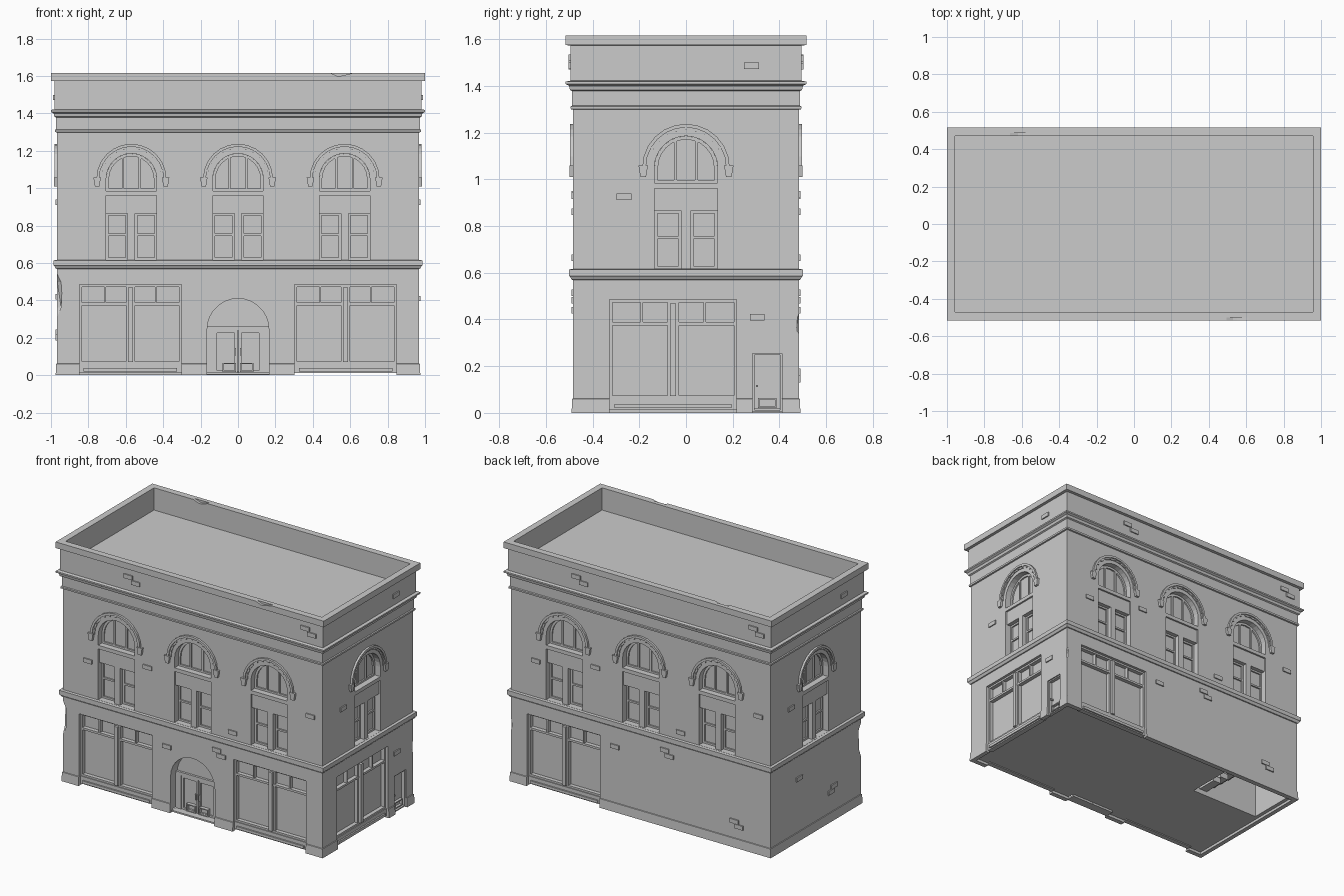
import bpy, bmesh, math
from mathutils import Matrix, Vector

cube = bpy.data.objects.get("Cube")
if cube:
    bpy.data.objects.remove(cube, do_unlink=True)

HX, HY = 0.968, 0.483          # half sizes of the plain wall
ARCH_Z = 1.05                  # springing line of the upper arches
FRONT, RIGHT, BACK, LEFT = range(4)

stone = bpy.data.materials.new("grey_stone")
stone.use_nodes = True
grey = (0.6, 0.6, 0.6, 1)
stone.diffuse_color = grey
stone.node_tree.nodes["Principled BSDF"].inputs["Base Color"].default_value = grey

parts = {}


def part(name):
    return parts.setdefault(name, bmesh.new())


def place(side, u, z, d):
    """Point on a facade: u to the right, z up, d out from the wall."""
    dist = HY if side in (FRONT, BACK) else HX
    return Matrix.Rotation(side * math.pi / 2, 3, 'Z') @ Vector((u, -dist - d, z))


def prism(name, side, outline, d0, d1):
    bm = part(name)
    rings = [[bm.verts.new(place(side, u, z, d)) for u, z in outline] for d in (d0, d1)]
    n = len(outline)
    bm.faces.new(rings[0])
    bm.faces.new(rings[1][::-1])
    for i in range(n):
        j = (i + 1) % n
        bm.faces.new((rings[0][i], rings[1][i], rings[1][j], rings[0][j]))


def box(name, side, u0, u1, z0, z1, d0, d1):
    prism(name, side, [(u0, z0), (u1, z0), (u1, z1), (u0, z1)], d0, d1)


def arc(u, z, r, n):
    return [(u + r * math.cos(math.pi * i / n), z + r * math.sin(math.pi * i / n))
            for i in range(n + 1)]


def arch_outline(u, half, bottom, spring, n=14):
    return [(u - half, bottom), (u + half, bottom)] + arc(u, spring, half, n)


def arch_ring(name, side, u, z, r0, r1, d0, d1, n=12):
    inner, outer = arc(u, z, r0, n), arc(u, z, r1, n)
    for i in range(n):
        prism(name, side, [inner[i], outer[i], outer[i + 1], inner[i + 1]], d0, d1)


def frame(name, side, u0, u1, z0, z1, t, d0, d1):
    for a, b in ((u0, u0 + t), (u1 - t, u1)):
        box(name, side, a, b, z0, z1, d0, d1)
    for a, b in ((z0, z0 + t), (z1 - t, z1)):
        box(name, side, u0 + t, u1 - t, a, b, d0, d1)


def make(name):
    bm = parts.pop(name)
    bmesh.ops.recalc_face_normals(bm, faces=bm.faces)
    mesh = bpy.data.meshes.new(name)
    bm.to_mesh(mesh)
    bm.free()
    mesh.materials.append(stone)
    ob = bpy.data.objects.new(name, mesh)
    bpy.context.collection.objects.link(ob)
    return ob


def upper_window(side, u):
    # arched light with mullions
    prism("cutter", side, arch_outline(u, 0.135, 0.985, ARCH_Z), -0.05, 0.03)
    arch_ring("arch_frames", side, u, ARCH_Z, 0.12, 0.135, -0.051, -0.04)
    for s in (-1, 1):
        box("arch_frames", side, u + s * 0.128 - 0.007, u + s * 0.128 + 0.007, 0.985, ARCH_Z, -0.051, -0.04)
        box("arch_frames", side, u + s * 0.045 - 0.006, u + s * 0.045 + 0.006, 0.985, 1.165, -0.051, -0.04)
    box("arch_frames", side, u - 0.121, u + 0.121, 0.985, 0.997, -0.051, -0.04)
    # paired sashes below a panel
    box("cutter", side, u - 0.135, u + 0.135, 0.617, 0.96, -0.05, 0.03)
    box("window_panels", side, u - 0.135, u + 0.135, 0.865, 0.96, -0.051, -0.012)
    box("window_posts", side, u - 0.02, u + 0.02, 0.617, 0.865, -0.051, -0.012)
    for s in (-1, 1):
        a, b = sorted((u + s * 0.02, u + s * 0.135))
        frame("window_sashes", side, a, b, 0.617, 0.865, 0.012, -0.051, -0.04)
        box("window_sashes", side, a + 0.012, b - 0.012, 0.745, 0.757, -0.051, -0.04)
    # hood moulding, small teeth and corbels
    arch_ring("window_hoods", side, u, ARCH_Z, 0.172, 0.187, -0.002, 0.014)
    arch_ring("window_hoods", side, u, ARCH_Z, 0.16, 0.172, -0.002, 0.005)
    for s in (-1, 1):
        c = u + s * 0.183
        prism("hood_corbels", side, [(c - 0.012, 1.01), (c + 0.012, 1.01), (c + 0.02, 1.058), (c - 0.02, 1.058)], -0.002, 0.016)
    for i in range(1, 12):
        a = math.pi * i / 12
        cu, cz = u + 0.166 * math.cos(a), ARCH_Z + 0.166 * math.sin(a)
        box("hood_teeth", side, cu - 0.005, cu + 0.005, cz - 0.005, cz + 0.005, 0, 0.01)


def shopfront(side, u):
    h = 0.272
    box("cutter", side, u - h, u + h, -0.05, 0.485, -0.045, 0.04)
    box("shop_bases", side, u - h, u + h, 0.012, 0.062, -0.046, -0.012)
    box("shop_sills", side, u - 0.25, u + 0.25, 0.02, 0.038, -0.02, -0.002)
    frame("shop_frames", side, u - h, u + h, 0.062, 0.485, 0.012, -0.046, -0.018)
    box("shop_frames", side, u - h, u + h, 0.374, 0.388, -0.046, -0.018)
    for s in (-1, 1):
        box("shop_frames", side, u + s * 0.135 - 0.005, u + s * 0.135 + 0.005, 0.388, 0.474, -0.046, -0.02)
    box("shop_posts", side, u - 0.024, u + 0.024, 0.062, 0.474, -0.046, -0.02)
    box("shop_posts", side, u - 0.013, u + 0.013, 0.072, 0.468, -0.022, -0.004)


def brick(side, u, z, d=0.0):
    box("raised_bricks", side, u - 0.032, u + 0.032, z - 0.014, z + 0.014, -0.01, d + 0.008)


# walls with plinth, string courses, cornice and parapet: (height, offset)
profile = [(0, .007), (.06, .004), (.062, 0), (.568, 0), (.57, .006), (.584, .014), (.586, .018),
           (.614, .018), (.616, 0), (1.298, 0), (1.3, .01), (1.312, .011), (1.315, .004),
           (1.378, .005), (1.383, .014), (1.4, .018), (1.408, .032), (1.418, .032), (1.422, .012),
           (1.573, .012), (1.574, .032), (1.615, .032), (1.615, -.012), (1.465, -.012)]
bm = part("walls")
rings = [[bm.verts.new((sx * (HX + o), sy * (HY + o), z))
          for sx, sy in ((-1, -1), (1, -1), (1, 1), (-1, 1))] for z, o in profile]
for lo, hi in zip(rings, rings[1:]):
    for i in range(4):
        j = (i + 1) % 4
        bm.faces.new((lo[i], lo[j], hi[j], hi[i]))
bm.faces.new(rings[0][::-1])
bm.faces.new(rings[-1])

# windows, shopfronts
for side in (FRONT, BACK):
    for u in (-0.57, 0, 0.57):
        upper_window(side, u)
for side in (RIGHT, LEFT):
    upper_window(side, 0)
for side, u in ((FRONT, -0.575), (FRONT, 0.575), (RIGHT, -0.055), (BACK, -0.575)):
    shopfront(side, u)

# arched main entrance with double doors
prism("cutter", FRONT, arch_outline(0, 0.165, -0.05, 0.245), -0.07, 0.04)
box("entrance_step", FRONT, -0.165, 0.165, 0.004, 0.014, -0.071, -0.01)
box("entrance_transom", FRONT, -0.165, 0.165, 0.24, 0.262, -0.071, -0.055)
for s in (-1, 1):
    a, b = sorted((s * 0.125, s * 0.165))
    box("entrance_posts", FRONT, a, b, 0.01, 0.24, -0.071, -0.055)
    a, b = sorted((s * 0.004, s * 0.125))
    frame("entrance_doors", FRONT, a, b, 0.012, 0.24, 0.014, -0.071, -0.06)
    a, b = sorted((s * 0.012, s * 0.082))
    frame("entrance_kick_panels", FRONT, a, b, 0.018, 0.066, 0.006, -0.071, -0.046)
    box("entrance_handles", FRONT, s * 0.014 - 0.004, s * 0.014 + 0.004, 0.105, 0.145, -0.065, -0.05)

# small side door
box("cutter", RIGHT, 0.285, 0.41, -0.05, 0.255, -0.03, 0.04)
frame("side_door_frame", RIGHT, 0.285, 0.41, 0.004, 0.255, 0.008, -0.031, -0.008)
frame("side_door_panel", RIGHT, 0.308, 0.388, 0.02, 0.064, 0.007, -0.031, -0.012)
box("side_door_knob", RIGHT, 0.3, 0.309, 0.11, 0.12, -0.031, -0.008)

# raised bricks, the same on opposite walls
for side in (FRONT, BACK):
    for u, z in ((-.78, .86), (-.335, .935), (.3, .665), (.18, .515), (.215, .482), (-.19, .44), (.88, .93)):
        brick(side, u, z)
    for u, z in ((-.47, 1.515), (-.415, 1.484), (.85, 1.52), (.9, 1.488)):
        brick(side, u, z, 0.012)
for side in (RIGHT, LEFT):
    brick(side, -0.265, 0.925)
    brick(side, 0.28, 1.485, 0.012)
for side, u, z in ((RIGHT, .305, .41), (LEFT, -.18, .42), (LEFT, .19, .23), (LEFT, .16, .2), (BACK, .7, .175), (BACK, .735, .145)):
    brick(side, u, z)

# chipped parapet and corners
prism("cutter", FRONT, [(0.49, 1.617), (0.53, 1.6), (0.55, 1.6), (0.62, 1.617)], 0.016, 0.05)
prism("cutter", BACK, [(0.55, 1.617), (0.6, 1.6), (0.62, 1.6), (0.67, 1.617)], -0.03, 0.004)
for s, z, r, h in ((-1, 0.43, 0.044, 0.15), (1, 0.38, 0.025, 0.07)):
    m = Matrix.Translation((s * (HX + 0.01), s * (HY + 0.01), z)) @ Matrix.Diagonal((r, r, h, 1))
    bmesh.ops.create_icosphere(part("cutter"), subdivisions=1, radius=1, matrix=m)

# underside: shallow recess and a stair pit
box("cutter", BACK, 0.4, 0.92, -0.05, 0.45, -0.36, -0.04)
box("floor_cutter", FRONT, -0.945, 0.945, -0.06, 0.018, -0.94, -0.025)
for i in range(4):
    box("stairs", BACK, 0.45 + i * 0.06, 0.51 + i * 0.06, 0.05 + i * 0.05, 0.09 + i * 0.05, -0.361, -0.22)

# cut the openings out of the walls
walls = make("walls")
for name in ("cutter", "floor_cutter"):
    cutter = make(name)
    cutter.hide_render = True
    mod = walls.modifiers.new(name, 'BOOLEAN')
    mod.operation = 'DIFFERENCE'
    mod.solver = 'EXACT'
    mod.object = cutter
    bpy.context.view_layer.objects.active = walls
    bpy.ops.object.modifier_apply(modifier=mod.name)
    bpy.data.objects.remove(cutter, do_unlink=True)

for name in list(parts):
    make(name)
